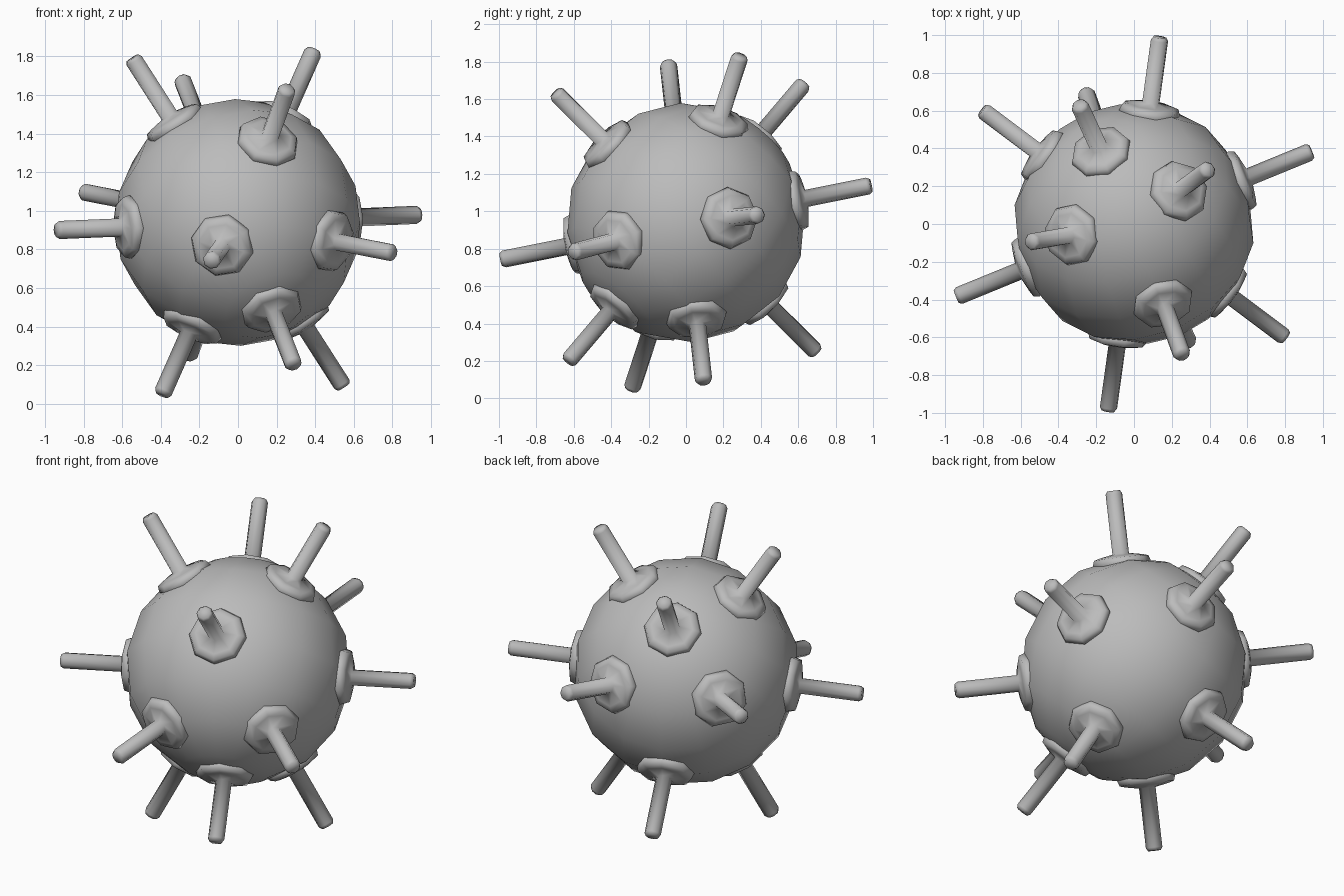
import bpy, bmesh, math
from mathutils import Vector, Matrix

cube = bpy.data.objects.get("Cube")
if cube:
    bpy.data.objects.remove(cube, do_unlink=True)

# Single painted-metal colour
metal = bpy.data.materials.new("grey_metal")
metal.use_nodes = True
GREY = (0.5, 0.5, 0.5, 1)
metal.diffuse_color = GREY
metal.node_tree.nodes["Principled BSDF"].inputs["Base Color"].default_value = GREY

# Tilted frame: pole, and two equator axes
CENTRE = Vector((0, 0, 0.94))
pole = Vector((-0.287, 0.625, 0.735)).normalized()
side = Vector((-0.94, -0.385, -0.04))
side = (side - pole * side.dot(pole)).normalized()
third = pole.cross(side)
tilt = Matrix((side, third, pole)).transposed()


def finish(name, bm, matrix):
    bmesh.ops.recalc_face_normals(bm, faces=bm.faces)
    for f in bm.faces:
        f.smooth = True
    mesh = bpy.data.meshes.new(name)
    bm.to_mesh(mesh)
    bm.free()
    mesh.materials.append(metal)
    obj = bpy.data.objects.new(name, mesh)
    obj.matrix_world = matrix
    bpy.context.collection.objects.link(obj)
    return obj


def lathe(profile, sides):
    """Revolve (radius, height) points round z."""
    bm = bmesh.new()
    rings = []
    for r, z in profile:
        rings.append([bm.verts.new((r * math.cos(a), r * math.sin(a), z))
                      for a in (math.tau * i / sides for i in range(sides))])
    for low, high in zip(rings, rings[1:]):
        for i in range(sides):
            j = (i + 1) % sides
            bm.faces.new((low[i], low[j], high[j], high[i]))
    bm.faces.new(rings[-1])
    bm.faces.new(rings[0][::-1])
    return bm


# Round body
body = bmesh.new()
bmesh.ops.create_uvsphere(body, u_segments=16, v_segments=8, radius=0.64)
finish("body", body, Matrix.Translation(CENTRE) @ tilt.to_4x4())

# Collar and rod in one profile, heights measured from the body centre
SPIKE = [(0.145, 0.57), (0.166, 0.605), (0.155, 0.638), (0.12, 0.648),
         (0.047, 0.662), (0.047, 1.0), (0.036, 1.018)]

# Two poles, a ring of four at each 45 degree latitude, four on the equator
directions = [(90, 0), (-90, 0)]
for k in range(4):
    directions += [(45, 45 + 90 * k), (-45, 45 + 90 * k), (0, 90 * k)]

for n, (lat, lon) in enumerate(directions):
    lat, lon = math.radians(lat), math.radians(lon)
    turn = Matrix.Rotation(lon, 3, 'Z') @ Matrix.Rotation(math.pi / 2 - lat, 3, 'Y')
    finish(f"spike_{n + 1}", lathe(SPIKE, 8),
           Matrix.Translation(CENTRE) @ (tilt @ turn).to_4x4())
